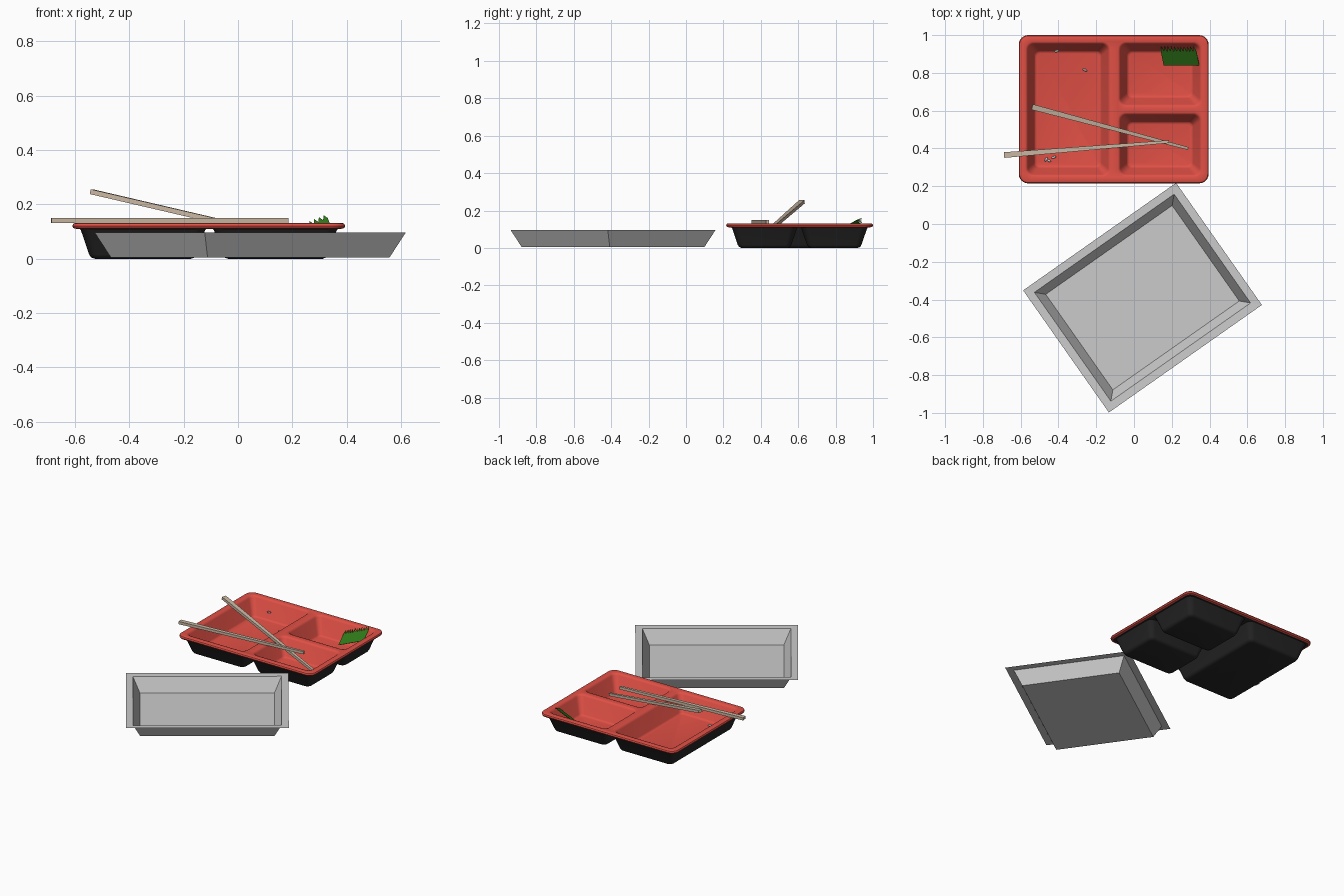
import bpy, bmesh
from math import sin, cos, pi, radians
from mathutils import Vector, Matrix

if "Cube" in bpy.data.objects:
    bpy.data.objects.remove(bpy.data.objects["Cube"])


def material(name, rgb):
    m = bpy.data.materials.new(name)
    m.diffuse_color = (*rgb, 1)
    m.use_nodes = True
    m.node_tree.nodes["Principled BSDF"].inputs["Base Color"].default_value = m.diffuse_color
    return m


RED = material("red", (0.75, 0.08, 0.06))
BLACK = material("black", (0.02, 0.02, 0.02))
WOOD = material("wood", (0.58, 0.47, 0.36))
GREEN = material("green", (0.03, 0.2, 0.01))


def finish(name, bm, mat=None, angle=None):
    me = bpy.data.meshes.new(name)
    bm.to_mesh(me)
    bm.free()
    ob = bpy.data.objects.new(name, me)
    bpy.context.collection.objects.link(ob)
    if mat:
        me.materials.append(mat)
    if angle:
        bpy.ops.object.select_all(action='DESELECT')
        ob.select_set(True)
        bpy.context.view_layer.objects.active = ob
        bpy.ops.object.shade_smooth_by_angle(angle=radians(angle))
    return ob


def ring(bm, box, inset, z, r, n=6):
    """Closed rounded-rectangle loop of vertices."""
    x0, x1, y0, y1 = box[0] + inset, box[1] - inset, box[2] + inset, box[3] - inset
    vs = []
    corners = ((x1, y1, -1, -1), (x0, y1, 1, -1), (x0, y0, 1, 1), (x1, y0, -1, 1))
    for q, (cx, cy, sx, sy) in enumerate(corners):
        for i in range(n + 1 if r else 1):
            a = q * pi / 2 + i * pi / 2 / n
            vs.append(bm.verts.new((cx + sx * r + r * cos(a), cy + sy * r + r * sin(a), z)))
    return vs


def loft(bm, rings):
    for a, b in zip(rings, rings[1:]):
        for i in range(len(a)):
            j = (i + 1) % len(a)
            bm.faces.new((a[i], a[j], b[j], b[i]))


def loop_edges(bm, vs):
    out = []
    for i in range(len(vs)):
        pair = (vs[i], vs[(i + 1) % len(vs)])
        out.append(bm.edges.get(pair) or bm.edges.new(pair))
    return out


def pocket_plate(bm, outer, pockets, grow, top, profile):
    """Flat plate inside the outer loop with sunken pockets."""
    edges = loop_edges(bm, outer)
    for p in pockets:
        rings = [ring(bm, p, d - grow, z, r) for d, z, r in profile]
        loft(bm, rings)
        bm.faces.new(rings[-1])
        edges += loop_edges(bm, rings[0])
    bmesh.ops.triangle_fill(bm, use_beauty=True, edges=edges, normal=(0, 0, top))


TRAY = (-0.61, 0.395, 0.215, 1.0)
POCKETS = [(-0.575, -0.125, 0.25, 0.965),
           (-0.085, 0.36, 0.62, 0.965),
           (-0.085, 0.36, 0.25, 0.59)]

# red inside of the tray with rounded rim
bm = bmesh.new()
rim = [ring(bm, TRAY, d, z, 0.05 - d) for d, z in
       ((0.012, 0.132), (0.004, 0.129), (0, 0.121), (0.004, 0.113), (0.015, 0.110))]
loft(bm, rim)
pocket_plate(bm, rim[0], POCKETS, 0, 1,
             [(0, 0.132, 0.04), (0.007, 0.129, 0.037), (0.013, 0.12, 0.034),
              (0.047, 0.022, 0.026), (0.052, 0.015, 0.024), (0.062, 0.012, 0.02)])
bmesh.ops.recalc_face_normals(bm, faces=bm.faces)
finish("tray_inside", bm, RED, 40)

# black underside with one shell per compartment
bm = bmesh.new()
edge = ring(bm, TRAY, 0.015, 0.110, 0.035)
pocket_plate(bm, edge, POCKETS, 0.008, -1,
             [(0, 0.110, 0.04), (0.005, 0.104, 0.038), (0.035, 0.016, 0.03),
              (0.042, 0.005, 0.028), (0.056, 0.0, 0.022)])
bmesh.ops.recalc_face_normals(bm, faces=bm.faces)
finish("tray_underside", bm, BLACK, 40)

# grey lid lying upside down, turned on the table
bm = bmesh.new()
LID = (-0.495, 0.495, -0.395, 0.395)
rings = [ring(bm, LID, d, z, 0) for d, z in ((0, 0.097), (0.043, 0.096), (0.086, 0.004))]
loft(bm, rings)
bm.faces.new(rings[-1])
bmesh.ops.recalc_face_normals(bm, faces=bm.faces)
lid = finish("lid", bm)
lid.location = (0.045, -0.39, 0)
lid.rotation_euler.z = radians(35.1)


# chopsticks: tapered square bars
def chopstick(name, a, b, w0, w1, h):
    a, b = Vector(a), Vector(b)
    side = (b - a).cross(Vector((0, 0, 1))).normalized()
    up = side.cross(b - a).normalized()
    bm = bmesh.new()
    ends = [[bm.verts.new(p + side * sx * w / 2 + up * sy * h / 2)
             for sx, sy in ((-1, -1), (1, -1), (1, 1), (-1, 1))]
            for p, w in ((a, w0), (b, w1))]
    loft(bm, ends)
    for e in ends:
        bm.faces.new(e)
    bmesh.ops.recalc_face_normals(bm, faces=bm.faces)
    finish(name, bm, WOOD)


chopstick("chopstick_flat", (-0.688, 0.365, 0.141), (0.185, 0.436, 0.141), 0.03, 0.015, 0.018)
chopstick("chopstick_leaning", (-0.54, 0.62, 0.247), (0.285, 0.40, 0.055), 0.03, 0.015, 0.018)

# green garnish sheet with saw-tooth top edge
bm = bmesh.new()
origin, u, v = Vector((0.157, 0.84, 0.03)), Vector((0.188, 0, 0.08)), Vector((-0.02, 0.1, 0.055))
TEETH = 11
for i in range(TEETH):
    pts = ((i, 0), (i + 1, 0), (i + 1, 0.72), (i + 0.4, 1), (i, 0.72))
    bm.faces.new([bm.verts.new(origin + u * s / TEETH + v * t) for s, t in pts])
bmesh.ops.remove_doubles(bm, verts=bm.verts, dist=0.0005)
garnish = finish("garnish_sheet", bm, GREEN)
mod = garnish.modifiers.new("thickness", 'SOLIDIFY')
mod.thickness = 0.002

# leftover rice grains
GRAINS = [(-0.41, 0.915, 0.07, 10), (-0.26, 0.815, 0.018, -20), (-0.465, 0.342, 0.018, 60),
          (-0.425, 0.353, 0.018, 20), (-0.45, 0.335, 0.018, -30)]
for k, (x, y, z, rot) in enumerate(GRAINS):
    bm = bmesh.new()
    bmesh.ops.create_uvsphere(bm, u_segments=12, v_segments=8, radius=1,
                              matrix=Matrix.Diagonal((0.013, 0.006, 0.006, 1)))
    g = finish(f"rice_grain_{k + 1}", bm, None, 60)
    g.location = (x, y, z)
    g.rotation_euler.z = radians(rot)
